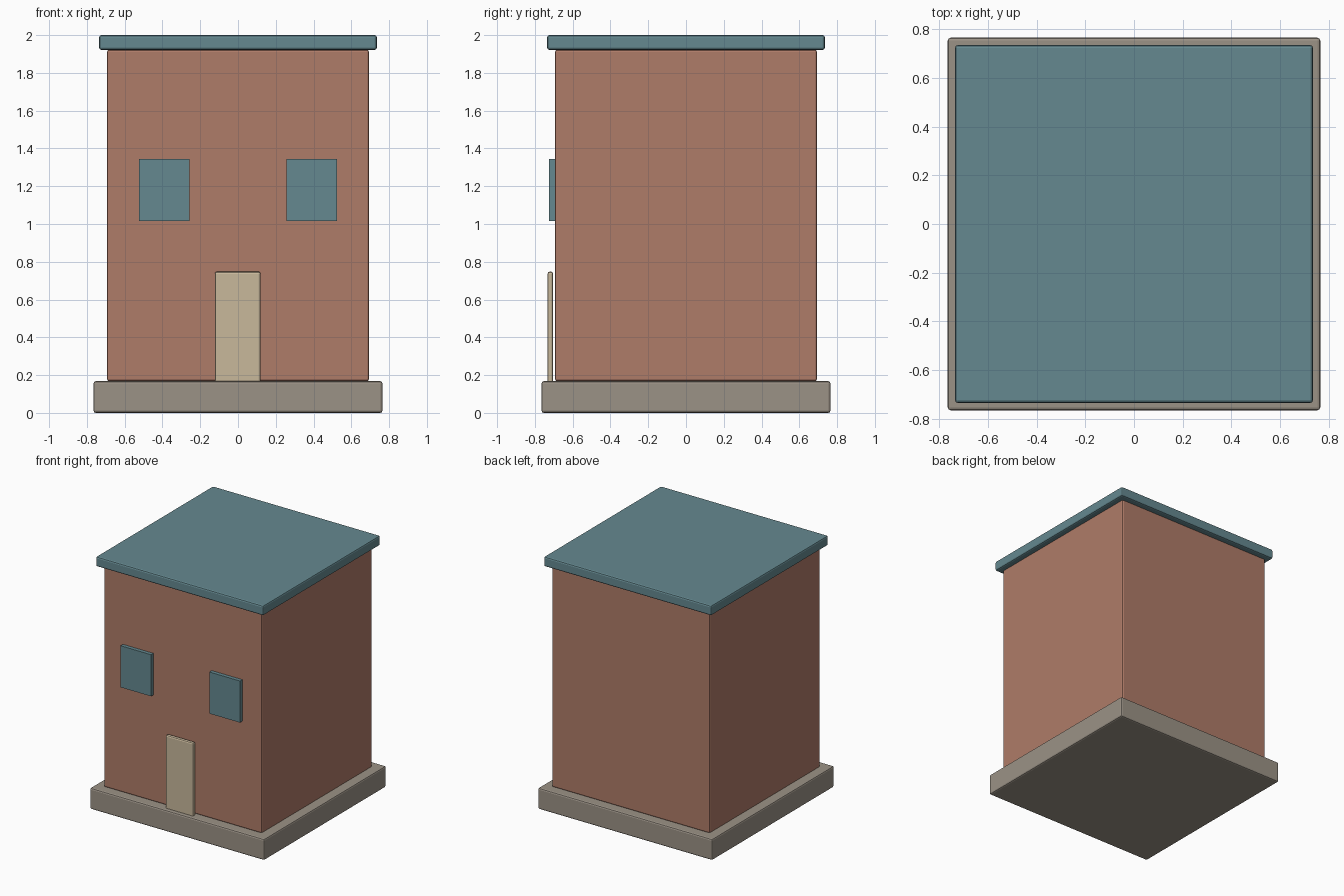
import bpy

if "Cube" in bpy.data.objects:
    bpy.data.objects.remove(bpy.data.objects["Cube"])


def make_material(name, rgb):
    mat = bpy.data.materials.new(name)
    mat.diffuse_color = (*rgb, 1.0)
    mat.use_nodes = True
    mat.node_tree.nodes["Principled BSDF"].inputs["Base Color"].default_value = mat.diffuse_color
    return mat


brick = make_material("brick red", (0.43, 0.20, 0.14))
teal = make_material("slate teal", (0.13, 0.25, 0.28))
stone = make_material("warm grey stone", (0.33, 0.29, 0.24))
cream = make_material("cream wood", (0.58, 0.48, 0.33))


def box(name, low, high, mat, bevel=0.0):
    """Box between two corners, with optional rounded edges."""
    center = [(a + b) / 2 for a, b in zip(low, high)]
    bpy.ops.mesh.primitive_cube_add(size=1, location=center)
    obj = bpy.context.object
    obj.name = name
    obj.scale = [b - a for a, b in zip(low, high)]
    bpy.ops.object.transform_apply(location=False, rotation=False, scale=True)
    obj.data.materials.append(mat)
    if bevel:
        mod = obj.modifiers.new("rounded edges", "BEVEL")
        mod.width = bevel
        mod.segments = 2
    return obj


# Stacked square volumes: plinth, walls and flat roof
for name, half, bottom, top, mat in (
    ("foundation", 0.765, 0.0, 0.168, stone),
    ("walls", 0.694, 0.168, 1.922, brick),
    ("flat_roof", 0.735, 1.922, 2.0, teal),
):
    box(name, (-half, -half, bottom), (half, half, top), mat, 0.012)

# Front door, its foot set into the plinth
box("front_door", (-0.123, -0.733, 0.15), (0.12, -0.703, 0.748), cream, 0.012)

# Pair of sharp-edged windows
for side, label in ((-1, "left"), (1, "right")):
    x = side * 0.39
    box("window_" + label, (x - 0.134, -0.724, 1.015),
        (x + 0.134, -0.69, 1.345), teal)
